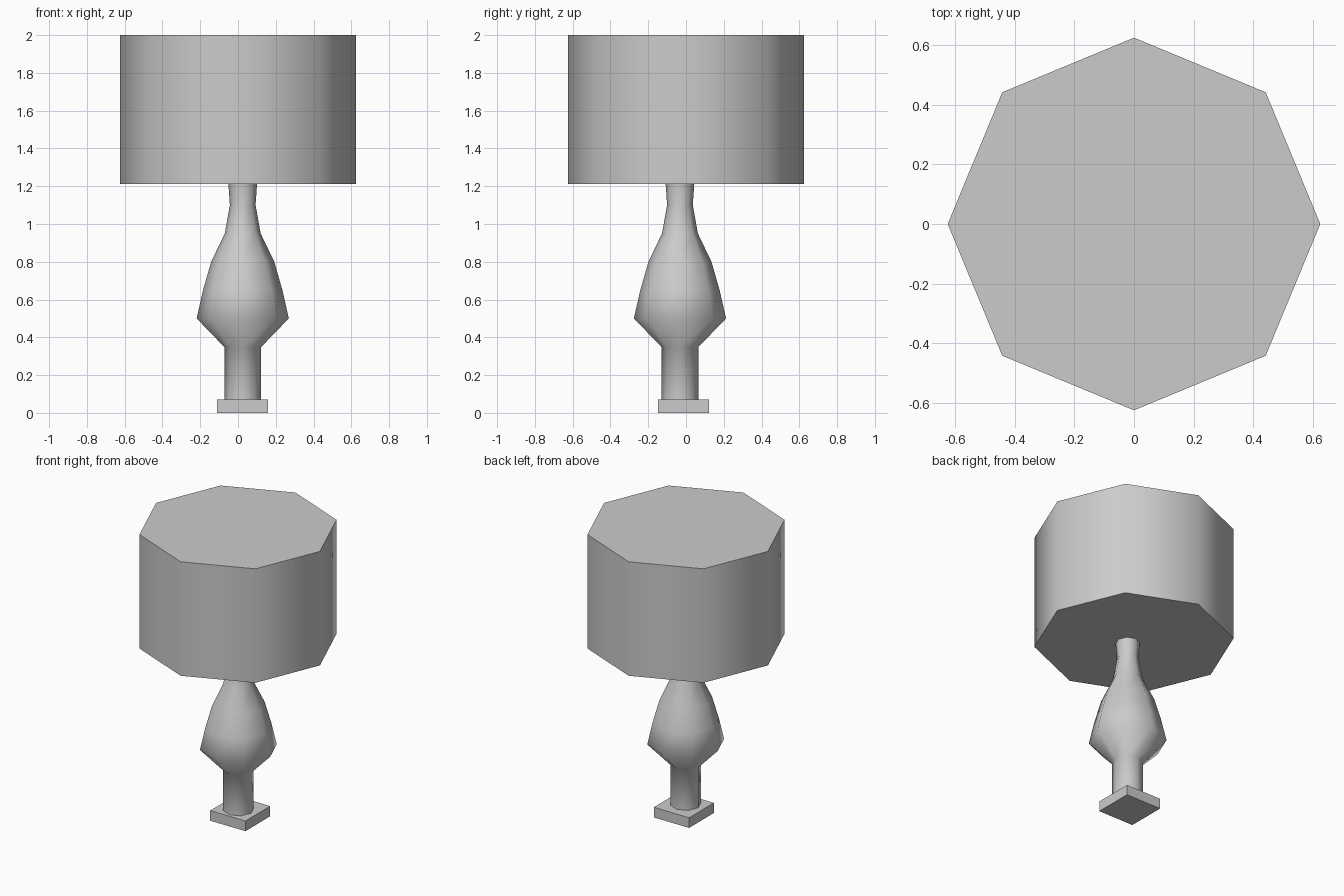
import bpy, bmesh
from math import sin, cos, pi, radians

if "Cube" in bpy.data.objects:
    bpy.data.objects.remove(bpy.data.objects["Cube"])

SIDES = 8


def lathe(name, profile, x=0.0, y=0.0):
    """Revolve (radius, z) pairs into a closed eight-sided form."""
    bm = bmesh.new()
    rings = [[bm.verts.new((x + r * cos(2 * pi * i / SIDES),
                            y + r * sin(2 * pi * i / SIDES), z))
              for i in range(SIDES)] for r, z in profile]
    for low, high in zip(rings, rings[1:]):
        for i in range(SIDES):
            j = (i + 1) % SIDES
            bm.faces.new((low[i], low[j], high[j], high[i]))
    bm.faces.new(rings[0][::-1])
    bm.faces.new(rings[-1])
    mesh = bpy.data.meshes.new(name)
    bm.to_mesh(mesh)
    bm.free()
    obj = bpy.data.objects.new(name, mesh)
    bpy.context.collection.objects.link(obj)
    bpy.ops.object.select_all(action='DESELECT')
    obj.select_set(True)
    bpy.context.view_layer.objects.active = obj
    bpy.ops.object.shade_smooth_by_angle(angle=radians(65))
    return obj


# Square foot plate, slightly off centre
bpy.ops.mesh.primitive_cube_add(size=1, location=(0.025, -0.012, 0.035))
foot = bpy.context.object
foot.name = "foot_plate"
foot.scale = (0.27, 0.27, 0.07)

# Vase-shaped lamp stem
lathe("lamp_stem", [(0.097, 0.07), (0.097, 0.348), (0.244, 0.5), (0.21, 0.65),
                    (0.167, 0.8), (0.095, 0.95), (0.068, 1.1), (0.076, 1.215)],
      0.025, -0.032)

# Octagonal drum shade
lathe("lamp_shade", [(0.626, 1.213), (0.626, 2.0)])
